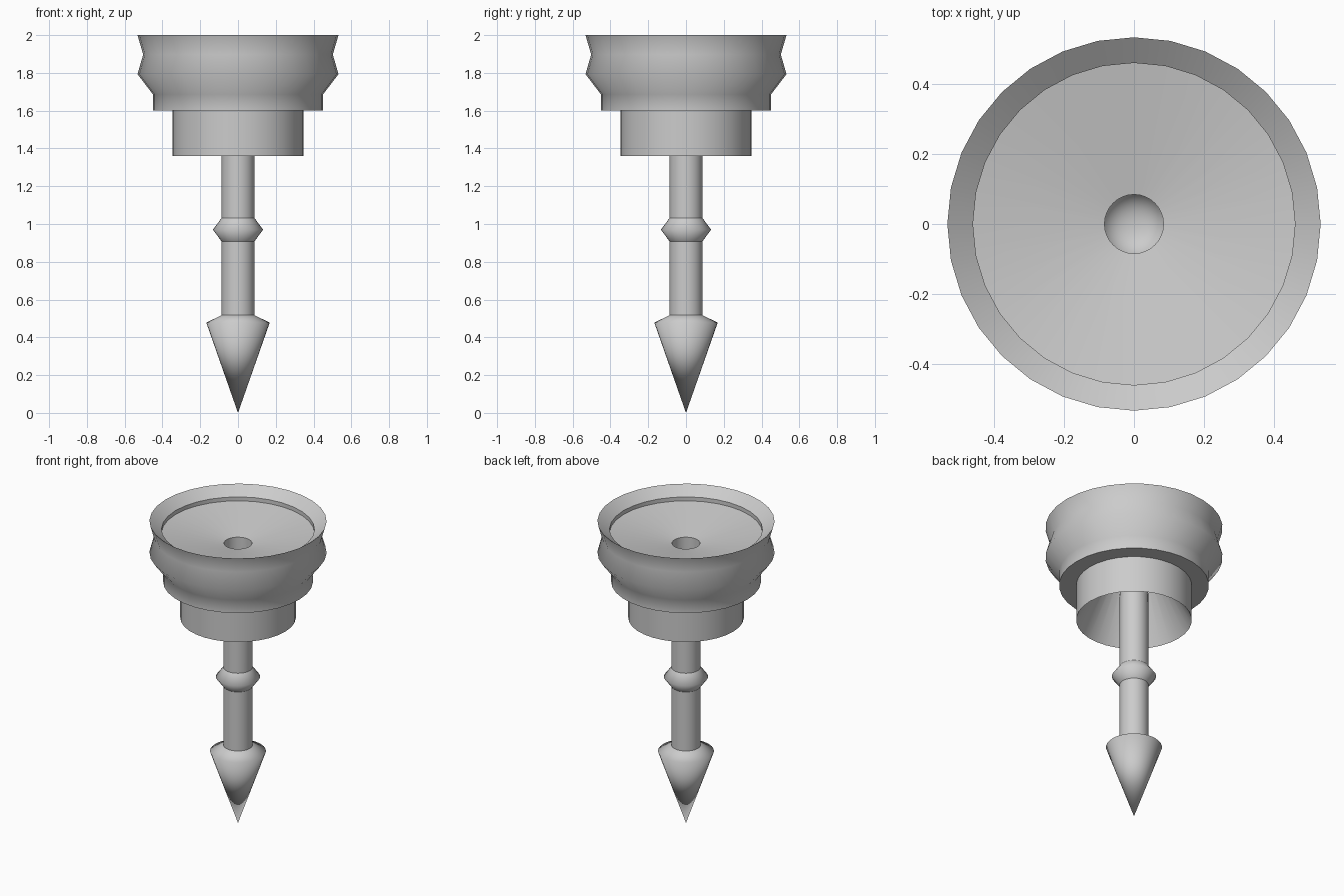
import bpy, bmesh, math

if "Cube" in bpy.data.objects:
    bpy.data.objects.remove(bpy.data.objects["Cube"])

SIDES = 32
ROD = 0.087


def lathe(name, profile):
    """Spin an (r, z) profile around z; the outside lies right of the travel direction."""
    bm = bmesh.new()
    rings = []
    for r, z in profile:
        if r == 0:
            rings.append([bm.verts.new((0, 0, z))] * SIDES)
        else:
            rings.append([bm.verts.new((r * math.cos(2 * math.pi * k / SIDES),
                                        r * math.sin(2 * math.pi * k / SIDES), z))
                          for k in range(SIDES)])
    for low, high in zip(rings, rings[1:]):
        for k in range(SIDES):
            n = (k + 1) % SIDES
            corners = list(dict.fromkeys([low[k], low[n], high[n], high[k]]))
            bm.faces.new(corners).smooth = True
    mesh = bpy.data.meshes.new(name)
    bm.to_mesh(mesh)
    bm.free()
    obj = bpy.data.objects.new(name, mesh)
    bpy.context.collection.objects.link(obj)
    return obj


# Hollow pointed tip with its sloping shoulder
lathe("pointed_tip", [(0, 0), (0.168, 0.478), (ROD, 0.517)])

# Hollow rod, interrupted by a collar, running up to the hole in the dish
lathe("lower_rod", [(ROD, 0.517), (ROD, 0.908)])
lathe("rod_collar", [(ROD, 0.908), (0.133, 0.97), (ROD, 1.032)])
lathe("upper_rod", [(ROD, 1.032), (ROD, 1.36), (0.084, 1.854)])

# Funnel-shaped recess under the head, and the neck around it
lathe("neck_recess", [(0.084, 1.854), (0.347, 1.36)])
lathe("neck", [(0.347, 1.36), (0.347, 1.6)])
lathe("neck_ledge", [(0.347, 1.6), (0.45, 1.6)])

# Flared head wall
lathe("head_wall", [(0.45, 1.6), (0.45, 1.686), (0.532, 1.793),
                    (0.502, 1.897), (0.532, 2.0)])

# Bevelled rim, short step and shallow dish with the central hole
lathe("rim_bevel", [(0.532, 2.0), (0.459, 1.946)])
lathe("rim_step", [(0.459, 1.946), (0.459, 1.92)])
lathe("dish", [(0.459, 1.92), (0.084, 1.854)])
